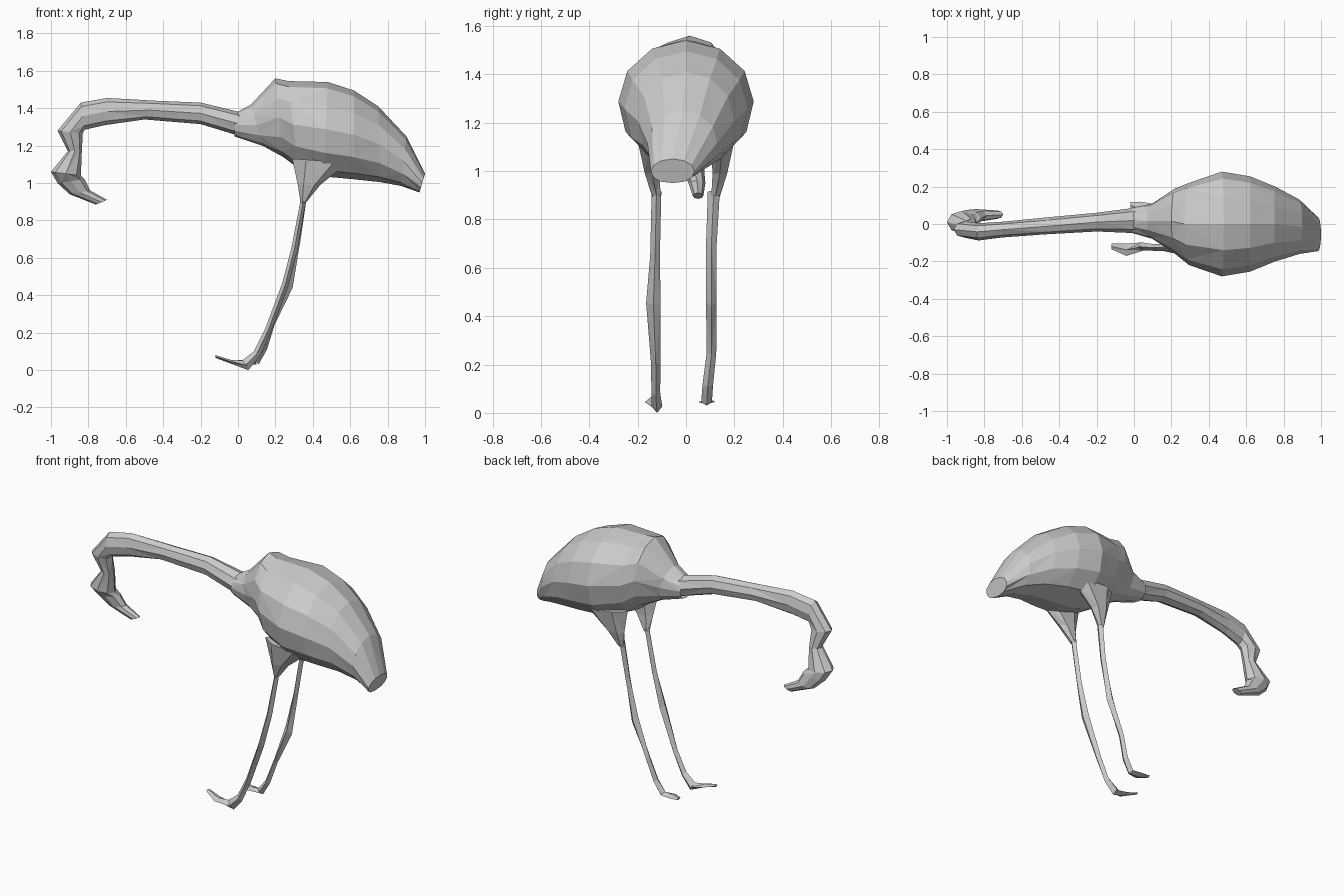
import bpy, bmesh
from math import sin, cos, pi


def loft(name, rings, sides, start=True, end=True, lower=1.0):
    """Skin rings given as (edge A x, z, edge B x, z, centre y, half width)."""
    bm = bmesh.new()
    loops = []
    for ax, az, bx, bz, y, w in rings:
        loop = []
        for i in range(sides):
            t = 2 * pi * i / sides
            c, s = cos(t), sin(t)
            if c < -0.01:  # fuller underside
                s = abs(s) ** lower * (1 if s > 0 else -1)
            if abs(sin(t)) < 1e-6:
                s = 0
            x = (ax + bx) / 2 + c * (ax - bx) / 2
            z = (az + bz) / 2 + c * (az - bz) / 2
            loop.append(bm.verts.new((x, y + s * w, z)))
        loops.append(loop)
    for k, (p, q) in enumerate(zip(loops, loops[1:])):
        for i in range(sides):
            j = (i + 1) % sides
            # alternate diagonals give the faceted look
            if (i + k) % 2:
                bm.faces.new((p[i], p[j], q[j]))
                bm.faces.new((p[i], q[j], q[i]))
            else:
                bm.faces.new((p[i], p[j], q[i]))
                bm.faces.new((p[j], q[j], q[i]))
    if start:
        bm.faces.new(loops[0])
    if end:
        bm.faces.new(loops[-1])
    bmesh.ops.recalc_face_normals(bm, faces=bm.faces)
    mesh = bpy.data.meshes.new(name)
    bm.to_mesh(mesh)
    bm.free()
    obj = bpy.data.objects.new(name, mesh)
    bpy.context.collection.objects.link(obj)
    return obj


# Plump body tapering to the tail
loft("body", [
    (-0.02, 1.37, -0.02, 1.25, 0.02, 0.065),
    (0.07, 1.42, 0.13, 1.20, 0.015, 0.095),
    (0.20, 1.56, 0.24, 1.14, 0.015, 0.175),
    (0.27, 1.545, 0.32, 1.08, 0.0, 0.22),
    (0.48, 1.54, 0.46, 1.035, 0.0, 0.28),
    (0.62, 1.495, 0.62, 1.02, 0.0, 0.255),
    (0.75, 1.41, 0.76, 1.005, 0.0, 0.20),
    (0.90, 1.25, 0.87, 0.985, -0.015, 0.145),
    (1.00, 1.05, 0.97, 0.95, -0.055, 0.09)], 12, start=False, lower=0.8)

# Long neck bending down
loft("neck", [
    (0.03, 1.375, 0.03, 1.245, 0.02, 0.07),
    (-0.20, 1.43, -0.20, 1.315, 0.01, 0.05),
    (-0.44, 1.44, -0.50, 1.34, -0.01, 0.045),
    (-0.70, 1.455, -0.71, 1.31, -0.03, 0.042),
    (-0.84, 1.43, -0.82, 1.285, -0.042, 0.046),
    (-0.965, 1.28, -0.83, 1.265, -0.03, 0.045),
    (-0.91, 1.17, -0.835, 1.17, -0.01, 0.04)], 8, start=False, end=False)

# Head and hooked beak
loft("head", [
    (-0.91, 1.17, -0.835, 1.17, -0.01, 0.04),
    (-1.0, 1.06, -0.84, 1.04, 0.01, 0.06),
    (-0.965, 1.0, -0.82, 1.02, 0.03, 0.045)], 8, start=False, end=False)
loft("beak", [
    (-0.965, 1.0, -0.82, 1.02, 0.03, 0.045),
    (-0.90, 0.94, -0.79, 0.96, 0.045, 0.035),
    (-0.76, 0.885, -0.70, 0.91, 0.05, 0.022)], 8, start=False)

# Thighs
for side, s in (("near", -1), ("far", 1)):
    loft(side + "_thigh", [
        (0.29, 1.13, 0.59, 1.11, s * 0.15, 0.055),
        (0.32, 0.99, 0.44, 0.99, s * 0.14, 0.035),
        (0.335, 0.89, 0.367, 0.90, s * 0.122, 0.02)], 6, end=False)

# Thin legs with knee bump, running into pointed feet
loft("near_leg", [
    (0.335, 0.91, 0.367, 0.92, -0.122, 0.02),
    (0.285, 0.65, 0.32, 0.65, -0.128, 0.02),
    (0.235, 0.46, 0.27, 0.45, -0.135, 0.03),
    (0.145, 0.22, 0.175, 0.20, -0.125, 0.02),
    (0.085, 0.10, 0.115, 0.07, -0.125, 0.018),
    (0.02, 0.05, 0.055, 0.0, -0.12, 0.022)], 4, start=False)
loft("near_foot", [
    (0.04, 0.05, 0.055, 0.0, -0.12, 0.022),
    (-0.04, 0.055, -0.04, 0.035, -0.138, 0.033),
    (-0.12, 0.08, -0.12, 0.065, -0.12, 0.015)], 4)
loft("far_leg", [
    (0.335, 0.91, 0.367, 0.92, 0.115, 0.025),
    (0.305, 0.70, 0.335, 0.70, 0.105, 0.022),
    (0.25, 0.48, 0.292, 0.44, 0.105, 0.022),
    (0.17, 0.25, 0.195, 0.24, 0.105, 0.02),
    (0.125, 0.12, 0.155, 0.11, 0.09, 0.022),
    (0.08, 0.06, 0.11, 0.03, 0.085, 0.022)], 4, start=False)
loft("far_foot", [
    (0.09, 0.06, 0.10, 0.03, 0.085, 0.025),
    (0.03, 0.055, 0.03, 0.035, 0.085, 0.034),
    (-0.02, 0.055, -0.02, 0.042, 0.1, 0.018)], 4)
